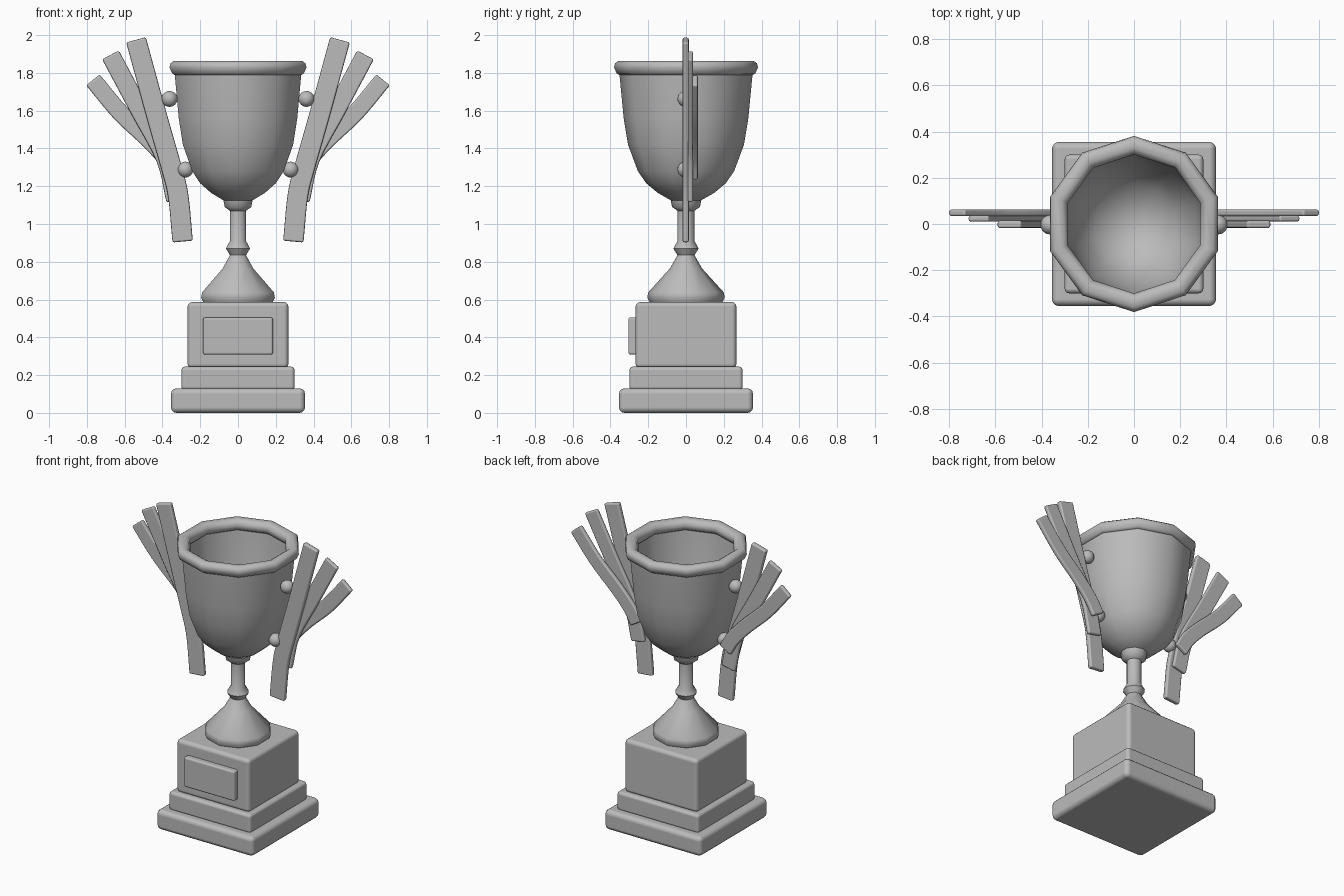
import bpy, bmesh, math
from mathutils import Vector

cube = bpy.data.objects.get("Cube")
if cube:
    bpy.data.objects.remove(cube, do_unlink=True)

# One plain grey for the whole trophy
grey = bpy.data.materials.new("grey")
grey.use_nodes = True
colour = (0.5, 0.5, 0.5, 1)
grey.diffuse_color = colour
grey.node_tree.nodes["Principled BSDF"].inputs["Base Color"].default_value = colour


def finish(name, bm, bevel=0, segments=3, mirror=False, angle=None):
    """Turn a bmesh into a shaded object with optional bevel and mirror."""
    bmesh.ops.recalc_face_normals(bm, faces=bm.faces[:])
    for f in bm.faces:
        f.smooth = True
    mesh = bpy.data.meshes.new(name)
    bm.to_mesh(mesh)
    bm.free()
    mesh.materials.append(grey)
    obj = bpy.data.objects.new(name, mesh)
    bpy.context.collection.objects.link(obj)
    if angle:
        bpy.ops.object.select_all(action='DESELECT')
        obj.select_set(True)
        bpy.context.view_layer.objects.active = obj
        bpy.ops.object.shade_smooth_by_angle(angle=math.radians(angle))
    if bevel:
        mod = obj.modifiers.new("Bevel", 'BEVEL')
        mod.width, mod.segments = bevel, segments
        mod.limit_method, mod.angle_limit = 'ANGLE', math.radians(40)
        mod.harden_normals = True
    if mirror:
        obj.modifiers.new("Mirror", 'MIRROR')
    return obj


def box(name, lo, hi, bevel):
    bm = bmesh.new()
    bmesh.ops.create_cube(bm, size=1)
    lo, hi = Vector(lo), Vector(hi)
    for v in bm.verts:
        v.co = (lo + hi) / 2 + v.co * (hi - lo)
    finish(name, bm, bevel)


def lathe(name, profile, sides=10):
    """Spin a radius/height profile, with a corner on the y axis."""
    bm = bmesh.new()
    verts = [bm.verts.new((0, -r, z)) for r, z in profile]
    edges = [bm.edges.new(pair) for pair in zip(verts, verts[1:])]
    bmesh.ops.spin(bm, geom=verts + edges, cent=(0, 0, 0), axis=(0, 0, 1),
                   angle=math.tau, steps=sides, use_duplicate=False)
    bmesh.ops.remove_doubles(bm, verts=bm.verts[:], dist=0.0005)
    finish(name, bm, angle=50)


def smooth_path(points, steps=5):
    """Catmull-Rom path through x/z points."""
    p = [Vector(q) for q in points]
    p = [2 * p[0] - p[1]] + p + [2 * p[-1] - p[-2]]
    out = []
    for a, b, c, d in zip(p, p[1:], p[2:], p[3:]):
        for i in range(steps):
            t = i / steps
            out.append(0.5 * (2 * b + (c - a) * t + (2*a - 5*b + 4*c - d) * t**2
                              + (3*b - a - 3*c + d) * t**3))
    return out + [p[-2]]


def strip(name, points, width, y0, y1):
    """Flat ribbon following a path, mirrored to both sides."""
    path = smooth_path(points)
    bm = bmesh.new()
    rings = []
    for i, c in enumerate(path):
        d = (path[min(i + 1, len(path) - 1)] - path[max(i - 1, 0)]).normalized()
        n = Vector((-d.y, d.x)) * width / 2
        a, b = c + n, c - n
        rings.append([bm.verts.new(co) for co in
                      ((a.x, y0, a.y), (b.x, y0, b.y), (b.x, y1, b.y), (a.x, y1, a.y))])
    for r, s in zip(rings, rings[1:]):
        for k in range(4):
            m = (k + 1) % 4
            bm.faces.new((r[k], r[m], s[m], s[k]))
    bm.faces.new(rings[0])
    bm.faces.new(rings[-1])
    finish(name, bm, 0.01, 2, mirror=True)


# Stepped plinth with front plaque
box("plinth_bottom", (-.355, -.355, 0), (.355, .355, .13), .03)
box("plinth_middle", (-.3, -.3, .12), (.3, .3, .245), .02)
box("plinth_top", (-.267, -.267, .235), (.267, .267, .587), .025)
box("plaque", (-.185, -.305, .308), (.185, -.25, .505), .012)

# Foot, stem and bowl
lathe("foot_and_stem", [(0, .58), (.19, .58), (.205, .61), (.2, .638), (.085, .765),
                        (.045, .835), (.067, .87), (.045, .91), (.045, 1.07), (.074, 1.09),
                        (.082, 1.13), (0, 1.14)])
lathe("bowl", [(0, 1.12), (.08, 1.125), (.15, 1.165), (.21, 1.215), (.255, 1.28),
               (.307, 1.42), (.33, 1.56), (.353, 1.8),
               (.32, 1.8), (.3, 1.56), (.278, 1.43), (.225, 1.3),
               (.18, 1.24), (.1, 1.18), (0, 1.16)])
lathe("rim", [(.32, 1.79), (.355, 1.79), (.367, 1.798), (.381, 1.828), (.376, 1.85),
              (.36, 1.862), (.328, 1.862), (.31, 1.85), (.3, 1.83), (.305, 1.8), (.32, 1.79)])

# Fanned handles, front to back
strip("handle_front", [(.54, 1.975), (.434, 1.587), (.356, 1.312), (.317, 1.153), (.293, .907)],
      .108, -.018, .015)
strip("handle_middle", [(.675, 1.895), (.527, 1.617), (.385, 1.35), (.33, 1.125)],
      .1, .01, .037)
strip("handle_back", [(.768, 1.763), (.624, 1.59), (.478, 1.452), (.38, 1.345), (.325, 1.255)],
      .092, .034, .063)

# Round studs joining the handles to the bowl
for label, x, z in (("upper", .363, 1.662), ("lower", .279, 1.288)):
    bm = bmesh.new()
    bmesh.ops.create_uvsphere(bm, u_segments=20, v_segments=12, radius=.042)
    bmesh.ops.translate(bm, verts=bm.verts[:], vec=(x, -.003, z))
    finish(label + "_studs", bm, mirror=True)
